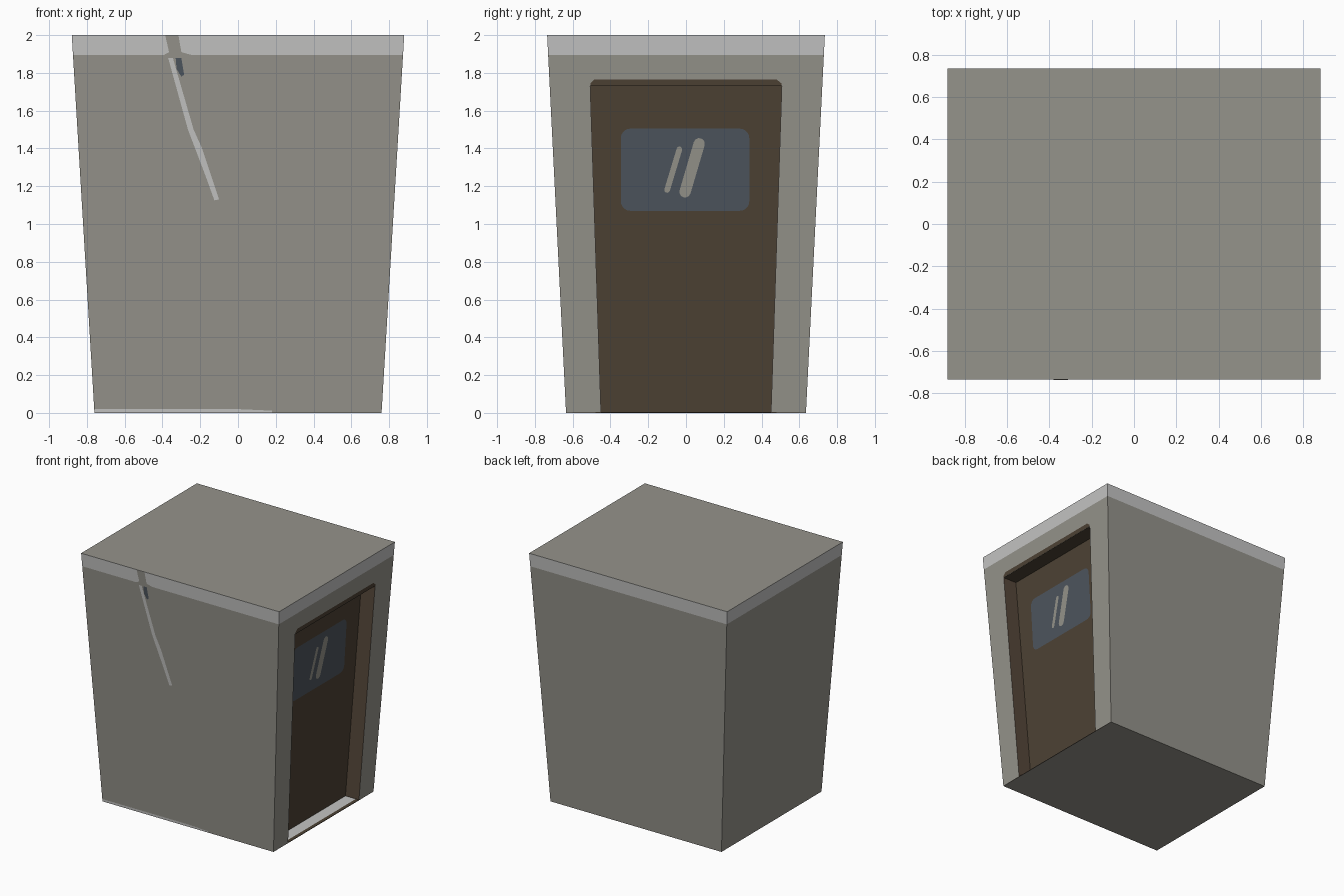
import bpy, bmesh, math
from mathutils import Vector

if "Cube" in bpy.data.objects:
    bpy.data.objects.remove(bpy.data.objects["Cube"])


def material(name, r, g, b):
    lin = [((c / 255 + 0.055) / 1.055) ** 2.4 for c in (r, g, b)]
    m = bpy.data.materials.new(name)
    m.diffuse_color = (*lin, 1)
    m.use_nodes = True
    m.node_tree.nodes["Principled BSDF"].inputs["Base Color"].default_value = m.diffuse_color
    return m


GREY = material("warm_grey", 149, 147, 139)
LIGHT = material("light_grey", 196, 196, 195)
BROWN = material("door_brown", 77, 66, 52)
JAMB = material("jamb_brown", 86, 71, 57)
BLUE = material("window_blue", 77, 85, 94)

DEPTH, SILL, HEAD, BAND = 0.12, 0.004, 1.73, 1.895


# Points on the leaning walls
def right_wall(y, z, inset=0.0):
    return Vector((0.76 + 0.06 * z - inset, y, z))


def front_wall(x, z, lift=0.0):
    return Vector((x, -(0.635 + 0.05 * z) - lift, z))


def finish(bm, name, mats):
    me = bpy.data.meshes.new(name)
    bm.to_mesh(me)
    bm.free()
    for m in mats:
        me.materials.append(m)
    ob = bpy.data.objects.new(name, me)
    bpy.context.collection.objects.link(ob)
    return ob


def plate(name, points, mat, out):
    bm = bmesh.new()
    f = bm.faces.new([bm.verts.new(p) for p in points])
    f.normal_update()
    if f.normal.dot(Vector(out)) < 0:
        f.normal_flip()
    return finish(bm, name, [mat])


def rounded(y0, y1, z0, z1, r, n=5):
    pts = []
    for cy, cz, a0 in ((y1 - r, z1 - r, 0), (y0 + r, z1 - r, 90),
                       (y0 + r, z0 + r, 180), (y1 - r, z0 + r, 270)):
        for i in range(n + 1):
            a = math.radians(a0 + 90 * i / n)
            pts.append((cy + r * math.cos(a), cz + r * math.sin(a)))
    return pts


def capsule(a, b, width, n=6):
    a, b = Vector(a), Vector(b)
    ang = math.atan2(b.y - a.y, b.x - a.x)
    pts = []
    for c, start in ((b, ang - math.pi / 2), (a, ang + math.pi / 2)):
        for i in range(n + 1):
            t = start + math.pi * i / n
            pts.append((c.x + width / 2 * math.cos(t), c.y + width / 2 * math.sin(t)))
    return pts


# Tapered body with the door recess on the right side
bm = bmesh.new()
V = bm.verts.new
base = [V((sx * 0.76, sy * 0.635, 0)) for sx, sy in ((-1, -1), (1, -1), (1, 1), (-1, 1))]
top = [V((sx * 0.88, sy * 0.735, 2)) for sx, sy in ((-1, -1), (1, -1), (1, 1), (-1, 1))]
opening = ((-0.45, SILL), (0.45, SILL), (0.507, HEAD), (-0.507, HEAD))
outer = [V(right_wall(y, z)) for y, z in opening]
inner = [V(right_wall(y, z, DEPTH)) for y, z in opening]


def face(vs, mat=0):
    bm.faces.new(vs).material_index = mat


face(base)
face(top)
for i in (0, 2, 3):
    j = (i + 1) % 4
    face([base[i], base[j], top[j], top[i]])
ring = [base[1], base[2], top[2], top[1]]
for i in range(4):
    j = (i + 1) % 4
    face([ring[i], ring[j], outer[j], outer[i]], 2 if i == 0 else 0)
    face([outer[i], outer[j], inner[j], inner[i]], 3 if i in (1, 3) else 2)
face(inner, 2)
# Light band round the top edge
bmesh.ops.bisect_plane(bm, geom=bm.verts[:] + bm.edges[:] + bm.faces[:],
                       plane_co=(0, 0, BAND), plane_no=(0, 0, 1))
bmesh.ops.recalc_face_normals(bm, faces=bm.faces[:])
for f in bm.faces:
    if f.calc_center_median().z > BAND and f.normal.z < 0.5:
        f.material_index = 1
finish(bm, "body", [GREY, LIGHT, BROWN, JAMB])

# Window and glints on the door, painted header above it
X = (1, 0, 0)


def on_door(name, pts, mat, lift):
    plate(name, [right_wall(y, z, DEPTH - lift) for y, z in pts], mat, X)


on_door("window", rounded(-0.345, 0.335, 1.07, 1.505, 0.05), BLUE, 0.003)
on_door("wide_glint", capsule((-0.005, 1.17), (0.07, 1.425), 0.06), GREY, 0.006)
on_door("thin_glint", capsule((-0.10, 1.18), (-0.035, 1.395), 0.03), GREY, 0.006)
header = ((-0.507, HEAD), (0.507, HEAD), (0.505, 1.745), (0.48, 1.765),
          (-0.485, 1.765), (-0.505, 1.745))
plate("door_header", [right_wall(y, z, -0.002) for y, z in header], BROWN, X)

# Light floor of the recess
plate("threshold", [Vector((x, y, SILL + 0.002)) for x, y in
                    ((0.643, -0.445), (0.735, -0.445), (0.735, 0.445), (0.643, 0.445))],
      LIGHT, (0, 0, 1))

# Marks on the front wall
marks = (
    ("band_gap", GREY, ((-0.385, 1.998), (-0.315, 1.998), (-0.30, 1.91), (-0.25, 1.896),
                        (-0.39, 1.896), (-0.365, 1.91))),
    ("upper_scratch", LIGHT, ((-0.37, 1.88), (-0.345, 1.88), (-0.235, 1.5), (-0.265, 1.5))),
    ("lower_scratch", LIGHT, ((-0.265, 1.5), (-0.235, 1.5), (-0.19, 1.40), (-0.10, 1.13),
                              (-0.125, 1.125), (-0.17, 1.25))),
    ("dark_chip", BLUE, ((-0.33, 1.88), (-0.30, 1.88), (-0.285, 1.79), (-0.30, 1.78),
                         (-0.325, 1.82))),
    ("bottom_edge", LIGHT, ((-0.758, 0.001), (0.18, 0.001), (0.18, 0.012), (0, 0.02),
                            (-0.758, 0.02))),
)
for name, mat, pts in marks:
    plate(name, [front_wall(x, z, 0.002) for x, z in pts], mat, (0, -1, 0))
